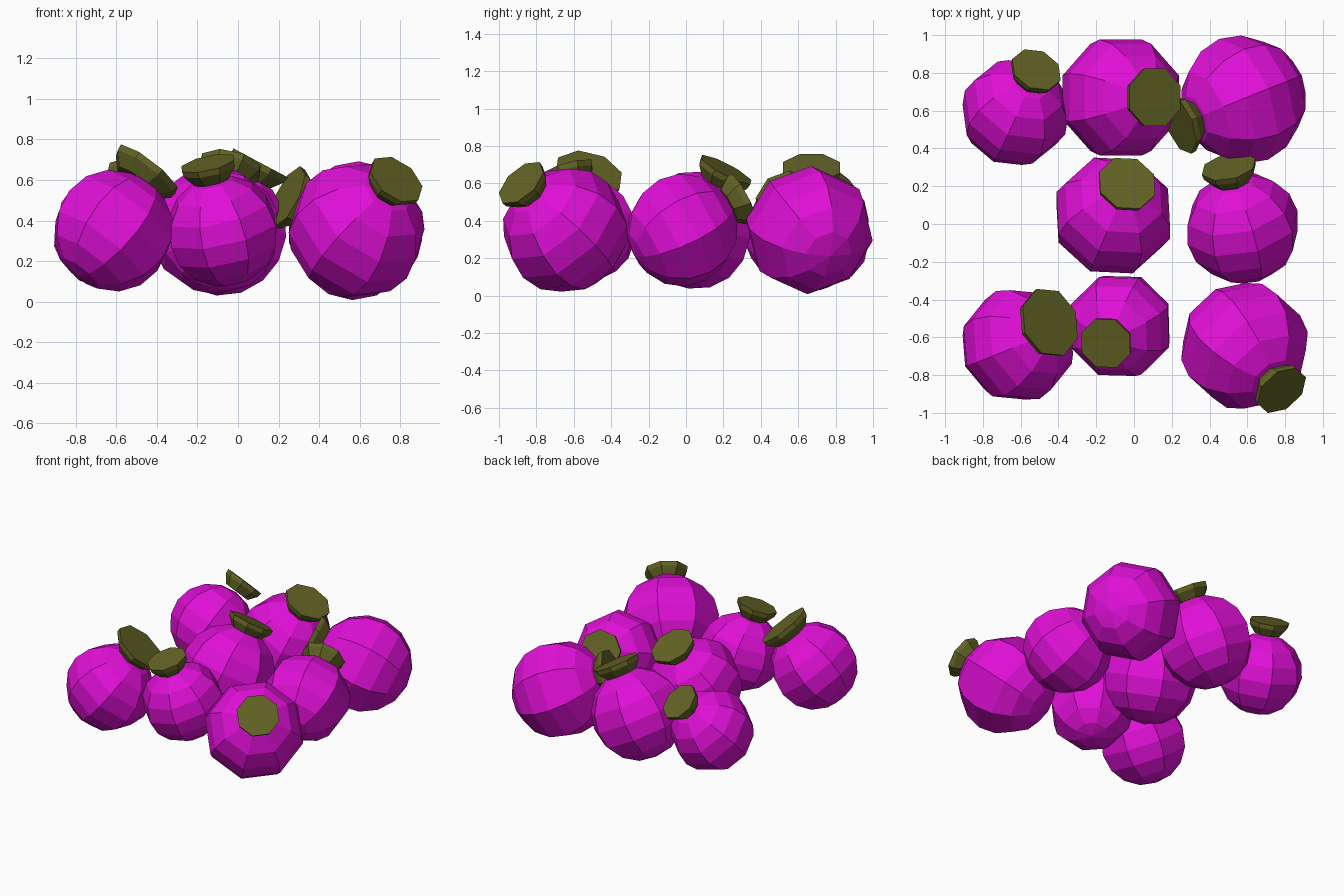
import bpy, bmesh, math
from mathutils import Vector

if "Cube" in bpy.data.objects:
    bpy.data.objects.remove(bpy.data.objects["Cube"])


def material(name, rgb):
    m = bpy.data.materials.new(name)
    m.diffuse_color = (*rgb, 1)
    m.use_nodes = True
    m.node_tree.nodes["Principled BSDF"].inputs["Base Color"].default_value = m.diffuse_color
    return m


SKIN = material("magenta skin", (0.75, 0.005, 0.68))
LEAF = material("olive green", (0.125, 0.125, 0.019))
SIDES = 8


def lathe(name, profile, axis, centre, mat):
    """Spin (radius, height) rings round an axis; the ends are closed flat or at a point."""
    rot = Vector((0, 0, 1)).rotation_difference(Vector(axis).normalized())
    bm = bmesh.new()
    rings = []
    for rad, h in profile:
        n = SIDES if rad > 1e-6 else 1
        rings.append([bm.verts.new(Vector(centre) + rot @ Vector((
            rad * math.cos((i + .5) * math.tau / SIDES),
            rad * math.sin((i + .5) * math.tau / SIDES), h))) for i in range(n)])
    for a, b in zip(rings, rings[1:]):
        for i in range(SIDES):
            j = (i + 1) % SIDES
            quad = [a[i % len(a)], a[j % len(a)], b[j % len(b)], b[i % len(b)]]
            bm.faces.new(list(dict.fromkeys(quad)))
    for ring in (rings[0], rings[-1]):
        if len(ring) > 1:
            bm.faces.new(ring)
    bmesh.ops.recalc_face_normals(bm, faces=bm.faces)
    me = bpy.data.meshes.new(name)
    bm.to_mesh(me)
    bm.free()
    me.materials.append(mat)
    ob = bpy.data.objects.new(name, me)
    bpy.context.collection.objects.link(ob)


def fruit(label, centre, r, cap_offset, cap_r, axis=None):
    off = Vector(cap_offset)
    axis = Vector(axis or cap_offset).normalized()
    # faceted round body, a little flattened at the poles
    body = [(r * math.sin(t), -r * .96 * math.cos(t))
            for t in (k * math.pi / 8 for k in range(9))]
    lathe("fruit_" + label, body, axis, centre, SKIN)
    # flared calyx cap with a flat top
    h = .045
    lathe("cap_" + label, [(cap_r * .66, -h), (cap_r * .97, h * .3), (cap_r, h)],
          axis, Vector(centre) + off, LEAF)


# label, body centre, radius, cap centre relative to the body, cap radius
fruit("back_left", (-.63, .59, .34), .29, (.10, .20, .24), .14)
fruit("back_middle", (-.07, .67, .345), .332, (.16, 0, .30), .165)
fruit("back_right", (.58, .66, .35), .345, (-.30, -.12, .15), .165)
fruit("middle", (-.11, .045, .35), .325, (.065, .15, .285), .16)
fruit("middle_right", (.575, -.02, .35), .308, (-.065, .285, .15), .15)
fruit("front_left", (-.615, -.64, .35), .308, (.145, .11, .27), .19, (.60, .23, .77))
fruit("front_middle", (-.075, -.54, .35), .285, (-.065, -.08, .29), .142)
fruit("front_right", (.585, -.645, .35), .345, (.175, -.21, .225), .15)
